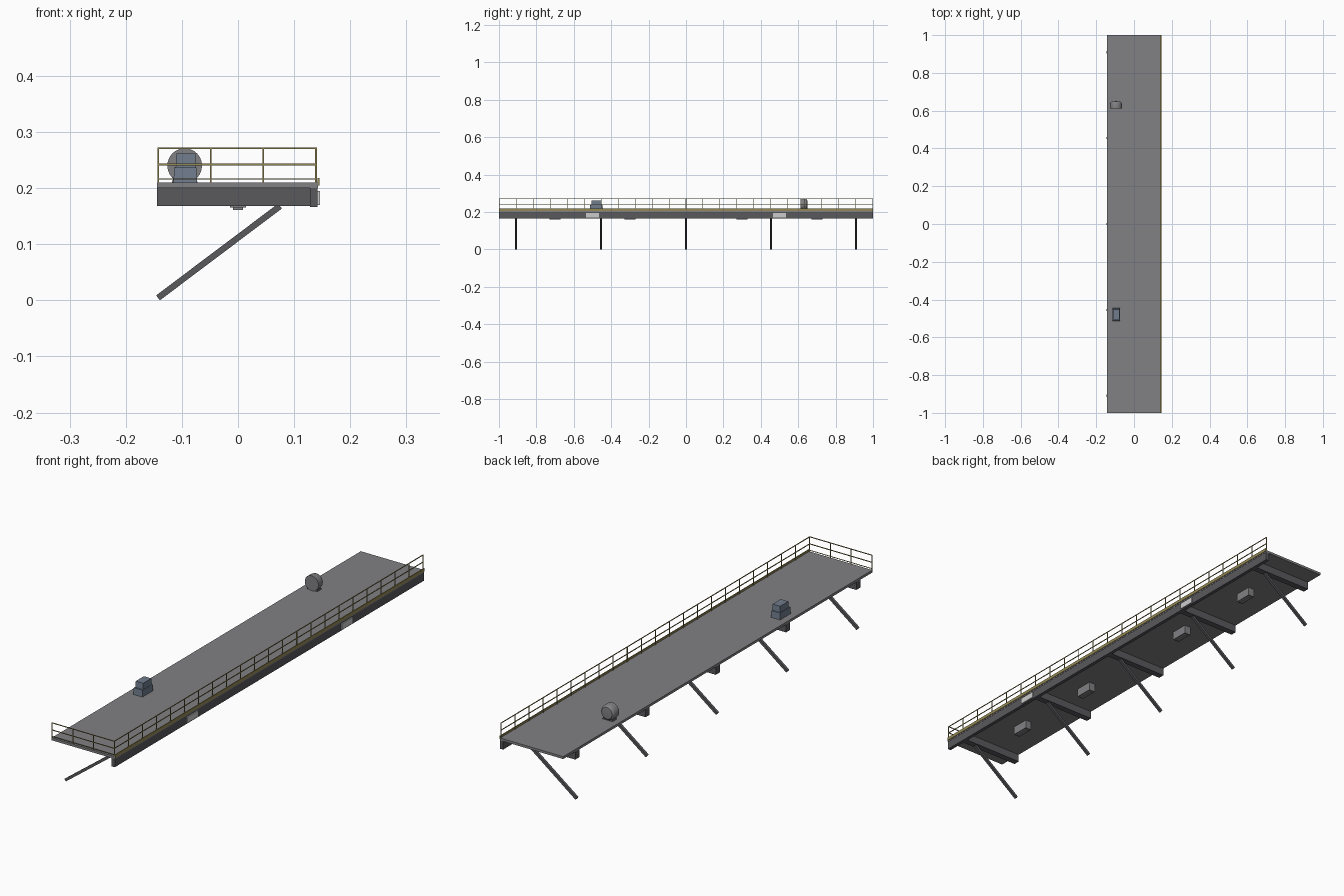
import bpy, bmesh, math
from mathutils import Vector, Matrix

if "Cube" in bpy.data.objects:
    bpy.data.objects.remove(bpy.data.objects["Cube"])


def mat(name, r, g, b):
    m = bpy.data.materials.new(name)
    m.diffuse_color = (r, g, b, 1)
    m.use_nodes = True
    m.node_tree.nodes["Principled BSDF"].inputs["Base Color"].default_value = m.diffuse_color
    return m


STEEL = mat("dark_steel", 0.10, 0.10, 0.11)
DECK = mat("deck_grey", 0.22, 0.22, 0.23)
YELLOW = mat("rail_yellow", 0.30, 0.25, 0.09)
BLUE = mat("machine_blue_grey", 0.16, 0.20, 0.26)
PALE = mat("pale_plate", 0.55, 0.56, 0.58)


def finish(name, bm, material):
    bmesh.ops.recalc_face_normals(bm, faces=bm.faces[:])
    me = bpy.data.meshes.new(name)
    bm.to_mesh(me)
    bm.free()
    ob = bpy.data.objects.new(name, me)
    bpy.context.collection.objects.link(ob)
    me.materials.append(material)
    return ob


def add_box(bm, x0, x1, y0, y1, z0, z1, top=1.0):
    """Box, optionally tapered towards the top."""
    mid = Vector(((x0 + x1) / 2, (y0 + y1) / 2, (z0 + z1) / 2))
    vs = bmesh.ops.create_cube(bm, size=1)["verts"]
    for v in vs:
        t = top if v.co.z > 0 else 1.0
        v.co = mid + Vector((v.co.x * (x1 - x0) * t, v.co.y * (y1 - y0) * t,
                             v.co.z * (z1 - z0)))


def boxes(name, material, *dims):
    bm = bmesh.new()
    for d in dims:
        add_box(bm, *d)
    return finish(name, bm, material)


def add_bar(bm, a, b, w):
    """Square bar between two points."""
    a, b = Vector(a), Vector(b)
    d = b - a
    rot = d.to_track_quat('Z', 'Y').to_matrix().to_4x4()
    m = Matrix.Translation((a + b) / 2) @ rot @ Matrix.Diagonal((w, w, d.length, 1))
    bmesh.ops.create_cube(bm, size=1, matrix=m)


# Deck and edge beam
boxes("deck", DECK, (-0.144, 0.143, -1, 1, 0.20, 0.21))
boxes("edge_beam", STEEL, (0.128, 0.142, -1, 1, 0.166, 0.20))

# Cross beams with diagonal braces
STEP = 1 / 11
for i in range(-2, 3):
    y = i * 5 * STEP
    boxes(f"cross_beam_{i + 3}", STEEL,
          (-0.144, 0.128, y - 0.013, y + 0.013, 0.168, 0.20))
    bm = bmesh.new()
    add_bar(bm, (-0.1425, y, 0.0044), (0.075, y, 0.168), 0.011)
    finish(f"diagonal_brace_{i + 3}", bm, STEEL)

# Guard rails: long side and front end
W, TOP = 0.0028, 0.271
XR, XL, YF, YB = 0.139, -0.1425, -0.9985, 0.9985
bm = bmesh.new()
for k in range(23):
    y = YF + (YB - YF) * k / 22
    add_bar(bm, (XR, y, 0.21), (XR, y, TOP), W)
for k in range(3):
    x = XL + (XR - XL) * k / 3
    add_bar(bm, (x, YF, 0.21), (x, YF, TOP), W)
for z in (0.242, TOP):
    add_bar(bm, (XR, YF - W / 2, z), (XR, YB + W / 2, z), W)
    add_bar(bm, (XL - W / 2, YF, z), (XR, YF, z), W)
add_bar(bm, (XL, YF, 0.216), (XR, YF, 0.216), 0.0022)
finish("guard_rail", bm, YELLOW)
boxes("toe_board", YELLOW, (0.1415, 0.145, -1, 1, 0.205, 0.218))

# Plates on the outer face of the edge beam
for side, y in (("front", -0.5), ("back", 0.5)):
    boxes(f"{side}_plate", PALE, (0.14, 0.146, y - 0.035, y + 0.035, 0.17, 0.195))

# Lamps under the deck
for i, y in enumerate((-0.7, -0.3, 0.3, 0.7)):
    boxes(f"under_lamp_{i + 1}", DECK,
          (-0.014, 0.014, y - 0.037, y + 0.037, 0.165, 0.20),
          (-0.009, 0.009, y - 0.030, y + 0.030, 0.161, 0.165))

# Machine box on the deck
boxes("machine_base", BLUE, (-0.115, -0.073, -0.514, -0.444, 0.21, 0.237, 0.94))
boxes("machine_top", BLUE, (-0.111, -0.075, -0.506, -0.450, 0.237, 0.262, 0.94))

# Drum with rounded back, turned around a y axis
bm = bmesh.new()
profile = [(0, 0.612), (0.031, 0.612), (0.031, 0.636), (0.029, 0.643),
           (0.024, 0.648), (0, 0.650)]
c = Vector((-0.095, 0, 0.240))
vs = [bm.verts.new(c + Vector((r, y, 0))) for r, y in profile]
es = [bm.edges.new(p) for p in zip(vs, vs[1:])]
bmesh.ops.spin(bm, geom=vs + es, cent=c, axis=(0, 1, 0),
               angle=math.tau, steps=24, use_duplicate=False)
bmesh.ops.remove_doubles(bm, verts=bm.verts[:], dist=1e-5)
drum = finish("drum", bm, DECK)
bpy.context.view_layer.objects.active = drum
drum.select_set(True)
bpy.ops.object.shade_smooth_by_angle(angle=math.radians(30))
boxes("drum_foot", STEEL, (-0.118, -0.072, 0.616, 0.644, 0.21, 0.216, 0.9))
